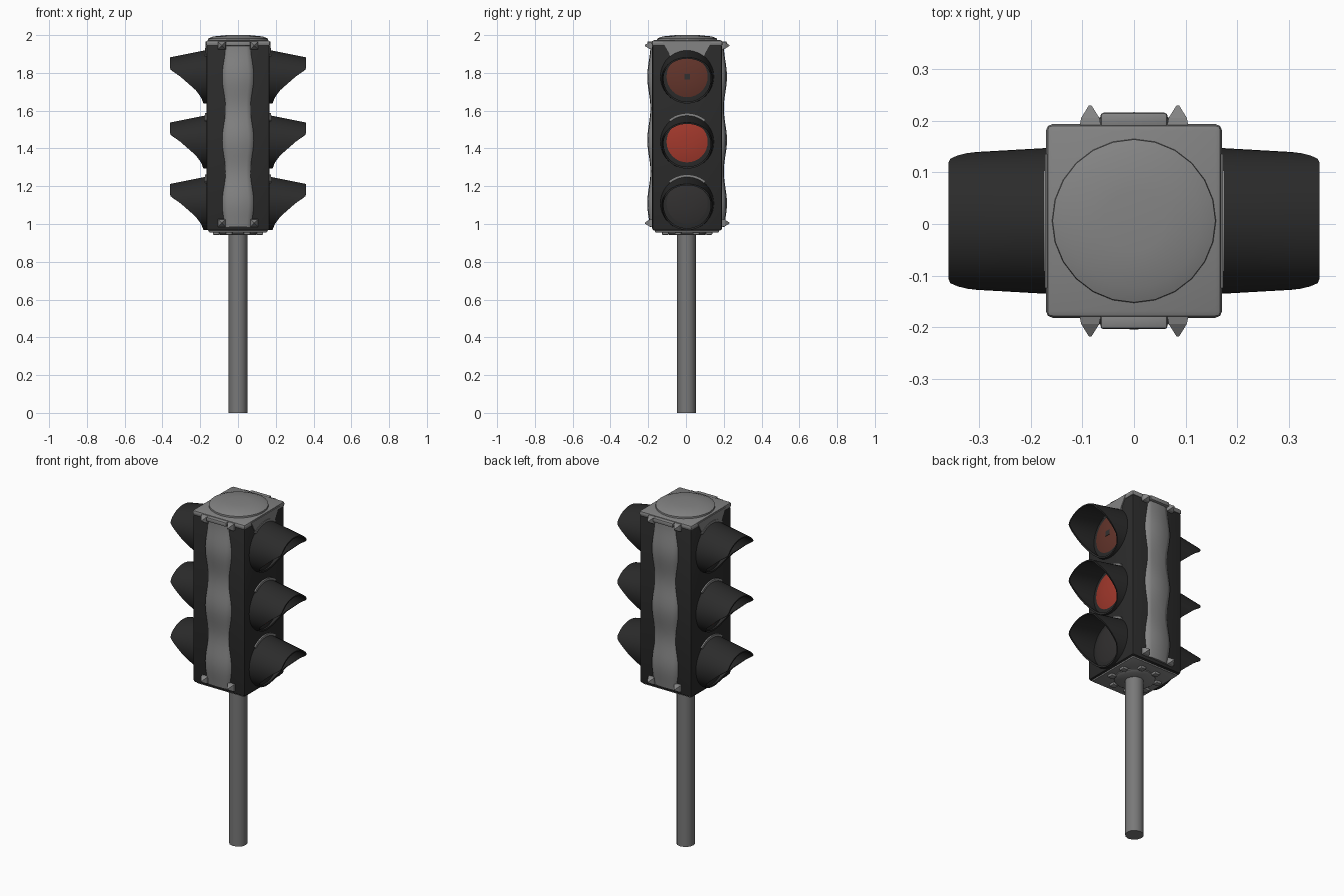
import bpy, bmesh
from math import sin, cos, pi, radians

cube = bpy.data.objects.get("Cube")
if cube:
    bpy.data.objects.remove(cube, do_unlink=True)

CY = 0.006                      # depth centre of the housing
LEVELS = (1.78, 1.435, 1.11)    # lamp heights


def material(name, rgb):
    m = bpy.data.materials.new(name)
    m.use_nodes = True
    m.diffuse_color = (*rgb, 1)
    m.node_tree.nodes["Principled BSDF"].inputs["Base Color"].default_value = (*rgb, 1)
    return m


GREY = material("light grey metal", (0.23, 0.23, 0.23))
POLE = material("pole grey", (0.19, 0.19, 0.19))
BLACK = material("housing black", (0.024, 0.024, 0.024))
DARK = material("dark lens", (0.032, 0.03, 0.03))
RED = material("red lens", (0.36, 0.04, 0.025))
BROWN = material("dull red lens", (0.125, 0.035, 0.024))


def finish(name, bm, mat, smooth=35):
    bmesh.ops.recalc_face_normals(bm, faces=bm.faces)
    mesh = bpy.data.meshes.new(name)
    bm.to_mesh(mesh)
    bm.free()
    mesh.materials.append(mat)
    ob = bpy.data.objects.new(name, mesh)
    bpy.context.collection.objects.link(ob)
    bpy.ops.object.select_all(action='DESELECT')
    ob.select_set(True)
    bpy.context.view_layer.objects.active = ob
    if smooth:
        bpy.ops.object.shade_smooth_by_angle(angle=radians(smooth))
    return ob


def loft(name, rings, mat, torus=False, smooth=35):
    """Skin closed rings, ending in caps or joined back to the first ring."""
    bm = bmesh.new()
    loops = [[bm.verts.new(p) for p in ring] for ring in rings]
    pairs = list(zip(loops, loops[1:]))
    if torus:
        pairs.append((loops[-1], loops[0]))
    else:
        bm.faces.new(loops[0])
        bm.faces.new(loops[-1])
    n = len(loops[0])
    for a, b in pairs:
        for i in range(n):
            j = (i + 1) % n
            bm.faces.new((a[i], a[j], b[j], b[i]))
    return finish(name, bm, mat, smooth)


def box(name, size, centre, mat, bevel=0.0):
    bm = bmesh.new()
    bmesh.ops.create_cube(bm, size=1)
    for v in bm.verts:
        v.co = [c * s + o for c, s, o in zip(v.co, size, centre)]
    if bevel:
        bmesh.ops.bevel(bm, geom=bm.edges[:], offset=bevel, segments=2,
                        profile=0.5, affect='EDGES')
    return finish(name, bm, mat)


def turned(name, profile, sides, mat, y=CY, smooth=35):
    """Stack of rings about the vertical axis from (radius, height) pairs."""
    rings = [[(r * cos(2 * pi * i / sides), y + r * sin(2 * pi * i / sides), z)
              for i in range(sides)] for r, z in profile]
    return loft(name, rings, mat, smooth=smooth)


def interp(x, pts):
    for (a, u), (b, v) in zip(pts, pts[1:]):
        if x <= b:
            return u + (v - u) * (x - a) / (b - a)
    return pts[-1][1]


# Pole, housing, cap and underside flange
turned("pole", [(0.05, 0), (0.05, 0.96)], 12, POLE, y=0.003)
box("housing", (0.335, 0.37, 0.985), (0, CY, 1.4575), BLACK, 0.012)
box("cap", (0.342, 0.376, 0.032), (0, CY, 1.957), GREY, 0.013)
turned("cap_dome", [(0.16, 1.965), (0.158, 1.982), (0.13, 1.993), (0.06, 2.0)], 24, GREY)
box("base_plate", (0.31, 0.34, 0.012), (0, CY, 0.962), GREY, 0.004)
turned("base_collar", [(0.095, 0.942), (0.11, 0.95), (0.11, 0.962)], 16, GREY)
for k in range(8):
    a = (k + 0.5) * pi / 4
    box("base_bolt", (0.035, 0.035, 0.02), (0.125 * cos(a), CY + 0.125 * sin(a), 0.952), GREY, 0.006)

# Hoods, lenses and brow plates on both lamp faces
R, WALL, SEG = 0.142, 0.16, 48
REACH = [(-0.15, 0.02), (-0.11, 0.035), (-0.07, 0.065), (0, 0.145), (0.045, 0.19), (0.06, 0.2), (0.15, 0.2)]


def hood_ring(side, z, radius, t):
    ring = []
    for i in range(SEG):
        a = 2 * pi * i / SEG
        h = R * sin(a)
        d = interp(h, REACH) * t
        squash = 1 - 0.28 * d / 0.2 if h > 0 else 1
        ring.append((side * (WALL + d), CY + radius * cos(a) * (1 - 0.08 * d / 0.2),
                     z + radius * sin(a) * squash))
    return ring


def arc_plate(name, side, z, r0, r1, x0, x1, mat):
    """Thin curved plate hugging the upper edge of a hood."""
    rings = []
    for i in range(13):
        a = radians(50 + 80 * i / 12)
        rings.append([(side * x, CY + r * cos(a), z + r * sin(a))
                      for x, r in ((x0, r0), (x1, r0), (x1, r1), (x0, r1))])
    loft(name, rings, mat)


for side in (-1, 1):
    for z, lens in zip(LEVELS, (BROWN, RED, DARK)):
        outer = [hood_ring(side, z, R, t) for t in (0, 0.35, 0.7, 1)]
        inner = [hood_ring(side, z, R - 0.01, t) for t in (1, 0.7, 0.35, 0)]
        loft("hood", outer + inner, BLACK, torus=True, smooth=50)
        # gently domed lens in a dark bezel
        for name, prof, mat in (
                ("lens_bezel", [(0.134, 0.16), (0.134, 0.172), (0.11, 0.176)], BLACK),
                ("lens", [(0.113, 0.165), (0.113, 0.175), (0.08, 0.183), (0.03, 0.187)], lens)):
            loft(name, [[(side * x, CY + r * cos(2 * pi * i / 32), z + r * sin(2 * pi * i / 32))
                         for i in range(32)] for r, x in prof], mat)
        arc_plate("brow", side, z, 0.135, 0.152, 0.16, 0.176, GREY)
    box("lens_centre", (0.006, 0.03, 0.03), (side * 0.186, CY, LEVELS[0]), DARK)
    # cap apron reaching down to the top hood
    prof = [(-0.13, 1.965), (0.13, 1.965), (0.09, 1.895), (-0.09, 1.895)]
    loft("cap_apron", [[(side * x, CY + y, z) for y, z in prof] for x in (0.16, 0.173)], GREY)

# Wavy raised strips with corner clips on the front and back
for side in (-1, 1):
    rings = []
    for i in range(37):
        z = 0.985 + 0.965 * i / 36
        wave = 0.5 + 0.5 * cos(2 * pi * (z - LEVELS[1] - 0.01) / 0.335)
        w, d = 0.068 + 0.017 * wave, 0.014 + 0.017 * wave
        rings.append([(u * w, CY + side * (0.18 + d * k), z) for u, k in
                      ((-1, 0), (-0.95, 0.45), (-0.65, 0.85), (0, 1),
                       (0.65, 0.85), (0.95, 0.45), (1, 0))])
    loft("side_strip", rings, GREY, smooth=60)
    for sx in (-1, 1):
        for z in (1.005, 1.945):
            # pointed clip
            base = [(-0.022, -0.022), (0.022, -0.022), (0.022, 0.022), (-0.022, 0.022)]
            loft("corner_clip", [[(sx * 0.085 + x * s, CY + side * y, z + h * s) for x, h in base]
                                 for y, s in ((0.178, 1), (0.2, 0.8), (0.224, 0.12))], GREY, smooth=0)
    box("strip_end_top", (0.13, 0.03, 0.025), (0, CY + side * 0.195, 1.955), GREY, 0.006)
